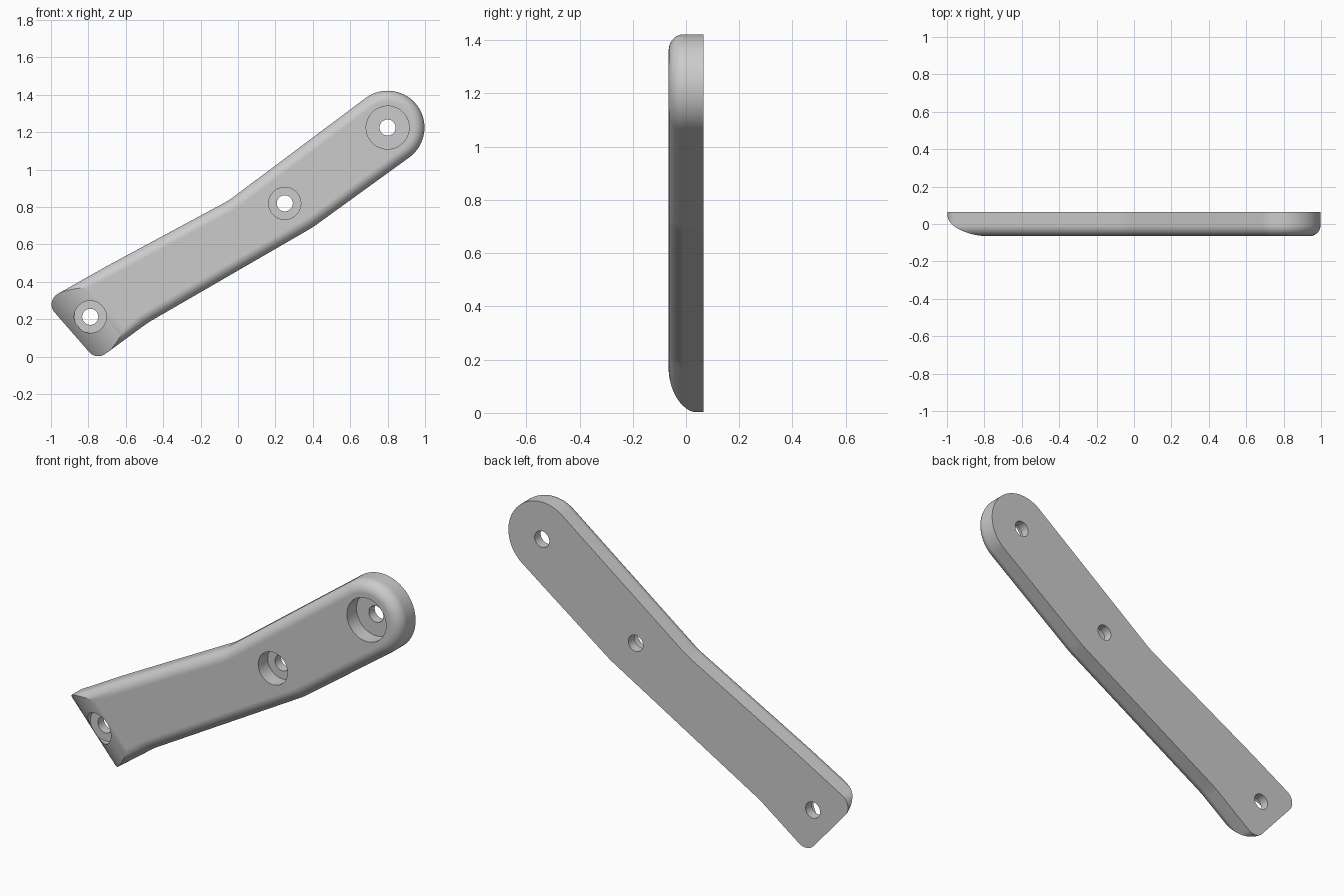
import bpy, bmesh, math
from mathutils import Vector

cube = bpy.data.objects.get("Cube")
if cube:
    bpy.data.objects.remove(cube, do_unlink=True)

HALF = 0.065      # half thickness
EDGE = 0.058      # front edge rounding
TAPER = 0.26      # length of the sloped end

mat = bpy.data.materials.new("grey")
mat.use_nodes = True
mat.diffuse_color = (0.6, 0.6, 0.6, 1)
mat.node_tree.nodes["Principled BSDF"].inputs["Base Color"].default_value = (0.6, 0.6, 0.6, 1)


def arc(center, radius, start, end, steps, flip=1):
    """Points on an arc, each with its outward normal."""
    result = []
    for i in range(steps + 1):
        a = start + (end - start) * i / steps
        n = Vector((math.cos(a), math.sin(a)))
        result.append((center + n * radius, n * flip))
    return result


def rounded_corner(prev, point, nxt, radius, steps):
    """Round one corner of a counterclockwise outline."""
    u, v = (point - prev).normalized(), (nxt - point).normalized()
    turn = math.atan2(u.x * v.y - u.y * v.x, u.dot(v))
    side = 1 if turn > 0 else -1
    tangent = point - u * radius * math.tan(abs(turn) / 2)
    normal = Vector((u.y, -u.x))
    center = tangent - normal * radius * side
    start = math.atan2(normal.y * side, normal.x * side)
    return arc(center, radius, start, start + turn, steps, side)


def make_object(name, bm):
    bmesh.ops.recalc_face_normals(bm, faces=bm.faces)
    mesh = bpy.data.meshes.new(name)
    bm.to_mesh(mesh)
    bm.free()
    obj = bpy.data.objects.new(name, mesh)
    bpy.context.collection.objects.link(obj)
    mesh.materials.append(mat)
    return obj


def loft(name, rings):
    bm = bmesh.new()
    loops = [[bm.verts.new(p) for p in ring] for ring in rings]
    for a, b in zip(loops, loops[1:]):
        for i in range(len(a)):
            j = (i + 1) % len(a)
            bm.faces.new((a[i], a[j], b[j], b[i]))
    bm.faces.new(loops[0])
    bm.faces.new(loops[-1])
    return make_object(name, bm)


# Outline of the arm: big round end, soft bends, two small end corners
end_center, end_radius = Vector((0.80, 1.225)), 0.197
outline = arc(end_center, end_radius, math.radians(-54), math.radians(126), 40)
left_corner, low_corner = Vector((-1.033, 0.297)), Vector((-0.757, -0.02))
corners = [(Vector((-0.05, 0.835)), 0.5, 8), (Vector((-0.70, 0.485)), 0.5, 6),
           (left_corner, 0.065, 12), (low_corner, 0.065, 12),
           (Vector((-0.48, 0.183)), 0.5, 6), (Vector((0.40, 0.692)), 0.5, 6)]
path = [outline[-1][0]] + [c[0] for c in corners] + [outline[0][0]]
for i, (point, radius, steps) in enumerate(corners):
    outline += rounded_corner(path[i], point, path[i + 2], radius, steps)

# Plate with a rounded front edge
rings = [[(p.x, HALF, p.y) for p, n in outline]]
for k in range(11):
    a = math.pi / 2 * k / 10
    inset, y = EDGE * (1 - math.cos(a)), -HALF + EDGE * (1 - math.sin(a))
    rings.append([(p.x - n.x * inset, y, p.y - n.y * inset) for p, n in outline])
arm = loft("arm_plate", rings)

# Curved cutter that slopes the lower end down to the back
along = (low_corner - left_corner).normalized()
inward = Vector((-along.y, along.x))
height = 2 * HALF + 0.002
big = (TAPER ** 2 + height ** 2) / (2 * height)
sweep = math.asin(TAPER / big)
profile = []
for k in range(-1, 25):
    a = sweep * (1 - k / 24)
    profile.append((TAPER - big * math.sin(a), -HALF - 0.002 + big * (1 - math.cos(a))))
profile += [(TAPER, -0.3), (-0.3, -0.3), (-0.3, profile[0][1])]
middle = (left_corner + low_corner) / 2


def taper_ring(offset):
    flat = [(middle + along * offset + inward * d, y) for d, y in profile]
    return [(p.x, y, p.y) for p, y in flat]


cutters = [loft("taper_cutter", [taper_ring(-0.6), taper_ring(0.6)])]


# Counterbored screw holes
def hole_cutter(name, x, z, radius, y0, y1):
    circle = arc(Vector((x, z)), radius, 0, 2 * math.pi, 48)[:-1]
    return loft(name, [[(p.x, y, p.y) for p, n in circle] for y in (y0, y1)])


for label, x, z, bore in (("lower", -0.79, 0.213, 0.086),
                          ("middle", 0.25, 0.82, 0.086),
                          ("upper", 0.80, 1.225, 0.115)):
    cutters.append(hole_cutter(label + "_counterbore_cutter", x, z, bore, -0.2, 0.015))
    cutters.append(hole_cutter(label + "_hole_cutter", x, z, 0.043, -0.21, 0.2))

for cutter in cutters:
    mod = arm.modifiers.new(cutter.name, "BOOLEAN")
    mod.operation, mod.solver, mod.object = "DIFFERENCE", "EXACT", cutter
    cutter.hide_render = True

# Bake the cuts, then drop the cutters
depsgraph = bpy.context.evaluated_depsgraph_get()
baked = bpy.data.meshes.new_from_object(arm.evaluated_get(depsgraph))
arm.modifiers.clear()
arm.data = baked
for cutter in cutters:
    bpy.data.objects.remove(cutter, do_unlink=True)
baked.materials.clear()
baked.materials.append(mat)
for face in baked.polygons:
    face.material_index = 0

# Smooth rounded surfaces, crisp rims
bpy.ops.object.select_all(action="DESELECT")
arm.select_set(True)
bpy.context.view_layer.objects.active = arm
bpy.ops.object.shade_smooth_by_angle(angle=math.radians(25))
weighted = arm.modifiers.new("even_shading", "WEIGHTED_NORMAL")
weighted.keep_sharp = True
